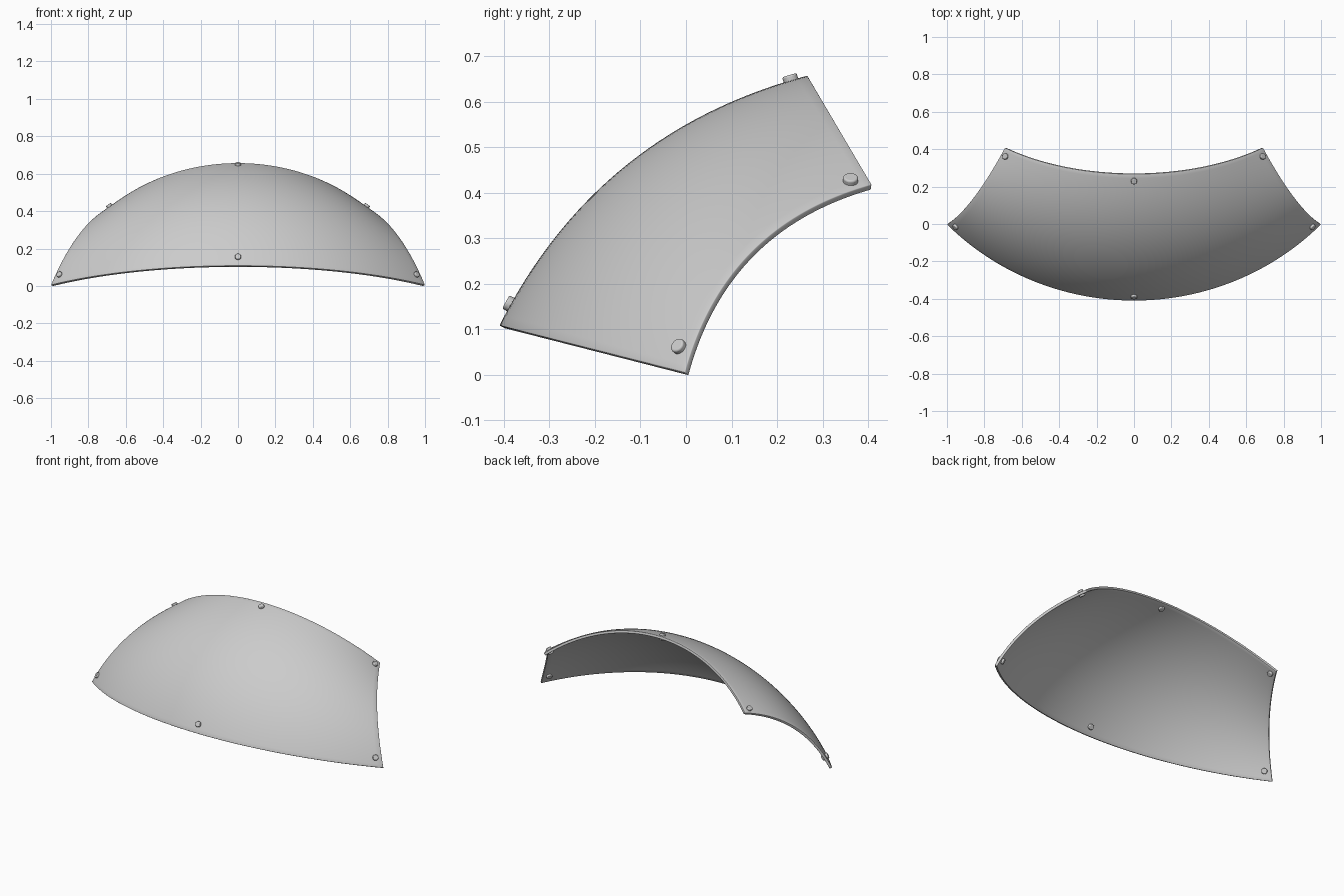
import bpy, bmesh, math
from mathutils import Vector

if "Cube" in bpy.data.objects:
    bpy.data.objects.remove(bpy.data.objects["Cube"])

NU, NT = 64, 40


def bulged(p0, p1, sag, t):
    """Point on a bowed profile between two (y, z) points."""
    a, b = Vector(p0), Vector(p1)
    d = (b - a).normalized()
    return a.lerp(b, t) + Vector((-d.y, d.x)) * sag * 4 * t * (1 - t)


def surface(s, t):
    """Outer skin: s = -1..1 across the width, t = 0..1 bottom to top."""
    mid = bulged((-0.41, 0.108), (0.267, 0.657), 0.098, t)
    edge = bulged((-0.003, 0.005), (0.408, 0.418), 0.083, t)
    w = 1 + (0.69 - 1) * t + 0.04 * t * (1 - t)
    depth = (edge - mid).length
    r = (w * w + depth * depth) / (2 * depth)
    a = s * math.asin(w / r)
    p = mid + (edge - mid).normalized() * r * (1 - math.cos(a))
    return Vector((r * math.sin(a), p.x, p.y))


def smooth(ob):
    bpy.ops.object.select_all(action='DESELECT')
    ob.select_set(True)
    bpy.context.view_layer.objects.active = ob
    bpy.ops.object.shade_smooth_by_angle(angle=math.radians(35))


# Curved armour panel
bm = bmesh.new()
grid = [[bm.verts.new(surface(-1 + 2 * j / NU, i / NT)) for j in range(NU + 1)]
        for i in range(NT + 1)]
for i in range(NT):
    for j in range(NU):
        bm.faces.new((grid[i][j], grid[i][j + 1], grid[i + 1][j + 1], grid[i + 1][j]))
mesh = bpy.data.meshes.new("curved_panel")
bm.to_mesh(mesh)
bm.free()
panel = bpy.data.objects.new("curved_panel", mesh)
bpy.context.collection.objects.link(panel)
sol = panel.modifiers.new("thickness", 'SOLIDIFY')
sol.thickness = 0.015
sol.offset = -1
bev = panel.modifiers.new("soft_edge", 'BEVEL')
bev.width = 0.002
bev.segments = 2
bev.limit_method = 'ANGLE'
bev.angle_limit = math.radians(50)
smooth(panel)

# Rivets passing through the panel near its corners and edge centres
spots = [(0, 0.055), (0, 0.96)]
for side in (-1, 1):
    spots += [(side * 0.965, 0.075), (side * 0.96, 0.945)]
for s, t in spots:
    e = 0.002
    p = surface(s, t)
    n = (surface(s + e, t) - surface(s - e, t)).cross(
        surface(s, t + e) - surface(s, t - e)).normalized()
    bpy.ops.mesh.primitive_cylinder_add(
        vertices=24, radius=0.0165, depth=0.039, location=p - n * 0.0075,
        rotation=n.to_track_quat('Z', 'Y').to_euler())
    rivet = bpy.context.object
    rivet.name = "rivet"
    b = rivet.modifiers.new("rounded_head", 'BEVEL')
    b.width = 0.004
    b.segments = 3
    b.limit_method = 'ANGLE'
    smooth(rivet)
